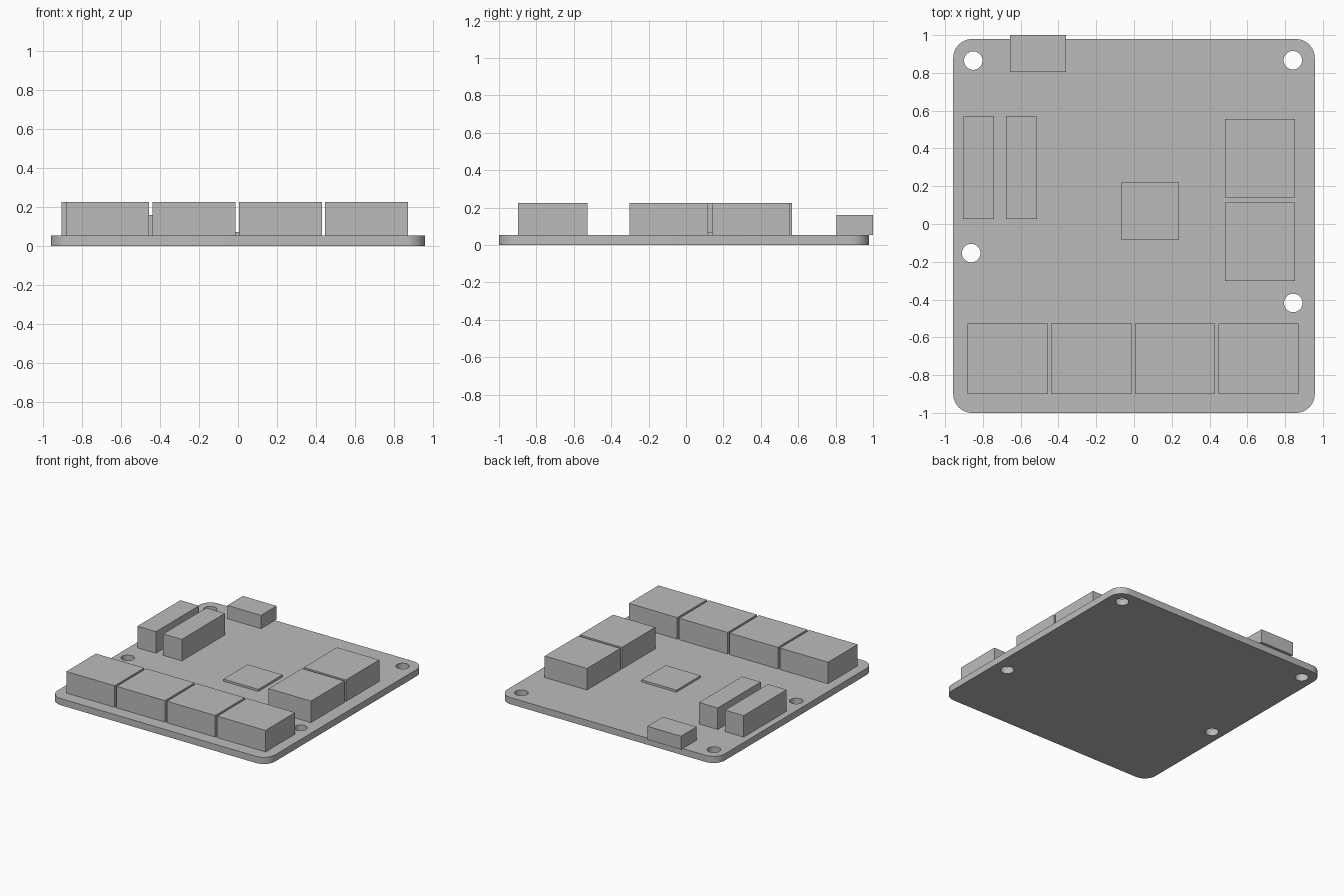
import bpy, bmesh
from math import cos, sin, pi, radians
from mathutils import Vector

default = bpy.data.objects.get("Cube")
if default:
    bpy.data.objects.remove(default, do_unlink=True)

# One plain grey for everything
grey = bpy.data.materials.new("plain grey")
grey.use_nodes = True
colour = (0.5, 0.5, 0.5, 1)
grey.diffuse_color = colour
grey.node_tree.nodes["Principled BSDF"].inputs["Base Color"].default_value = colour

BOARD_TOP = 0.053
BLOCK_TOP = 0.224


def add_object(name, bm):
    bmesh.ops.recalc_face_normals(bm, faces=bm.faces[:])
    mesh = bpy.data.meshes.new(name)
    bm.to_mesh(mesh)
    bm.free()
    mesh.materials.append(grey)
    obj = bpy.data.objects.new(name, mesh)
    bpy.context.collection.objects.link(obj)
    return obj


def box(name, x0, x1, y0, y1, top):
    bm = bmesh.new()
    bmesh.ops.create_cube(bm, size=1)
    bmesh.ops.scale(bm, vec=(x1 - x0, y1 - y0, top - BOARD_TOP), verts=bm.verts)
    bmesh.ops.translate(bm, verts=bm.verts,
                        vec=((x0 + x1) / 2, (y0 + y1) / 2, (BOARD_TOP + top) / 2))
    return add_object(name, bm)


def arc(cx, cy, r, start, sweep, steps):
    return [(cx + r * cos(start + sweep * i / steps),
             cy + r * sin(start + sweep * i / steps), 0) for i in range(steps)]


def add_loop(bm, points):
    verts = [bm.verts.new(p) for p in points]
    return [bm.edges.new((v, verts[i - 1])) for i, v in enumerate(verts)]


# Board: rounded outline with four mounting holes
HALF, BACK, FRONT, R = 0.957, 0.979, -1.0, 0.1
corners = [(HALF - R, BACK - R), (R - HALF, BACK - R),
           (R - HALF, FRONT + R), (HALF - R, FRONT + R)]
outline = []
for i, (cx, cy) in enumerate(corners):
    outline += arc(cx, cy, R, i * pi / 2, pi / 2, 12)
    outline.append((cx + R * cos((i + 1) * pi / 2), cy + R * sin((i + 1) * pi / 2), 0))

bm = bmesh.new()
edges = add_loop(bm, outline)
for hx, hy in [(-0.851, 0.865), (0.841, 0.867), (-0.862, -0.154), (0.843, -0.418)]:
    edges += add_loop(bm, arc(hx, hy, 0.049, 0, 2 * pi, 32))
bmesh.ops.triangle_fill(bm, edges=edges, use_beauty=True, normal=Vector((0, 0, 1)))
extruded = bmesh.ops.extrude_face_region(bm, geom=bm.faces[:], use_keep_orig=True)
bmesh.ops.translate(bm, vec=(0, 0, BOARD_TOP),
                    verts=[g for g in extruded["geom"] if isinstance(g, bmesh.types.BMVert)])
board = add_object("board", bm)
bpy.context.view_layer.objects.active = board
board.select_set(True)
bpy.ops.object.shade_smooth_by_angle(angle=radians(30))

# Row of four sockets along the front edge
for i in range(4):
    x = -0.881 + i * 0.4425
    box(f"front_socket_{i + 1}", x, x + 0.425, -0.899, -0.527, BLOCK_TOP)

# Two sockets on the left side
for i, y in enumerate((-0.302, 0.138)):
    box(f"left_socket_{i + 1}", 0.481, 0.853, y, y + 0.419, BLOCK_TOP)

# Two narrow headers on the right side
for i, x in enumerate((-0.905, -0.677)):
    box(f"right_header_{i + 1}", x, x + 0.164, 0.027, 0.568, BLOCK_TOP)

# Processor chip and the connector overhanging the back edge
box("chip", -0.069, 0.238, -0.085, 0.219, 0.07)
box("back_connector", -0.657, -0.36, 0.804, 1.0, 0.159)
